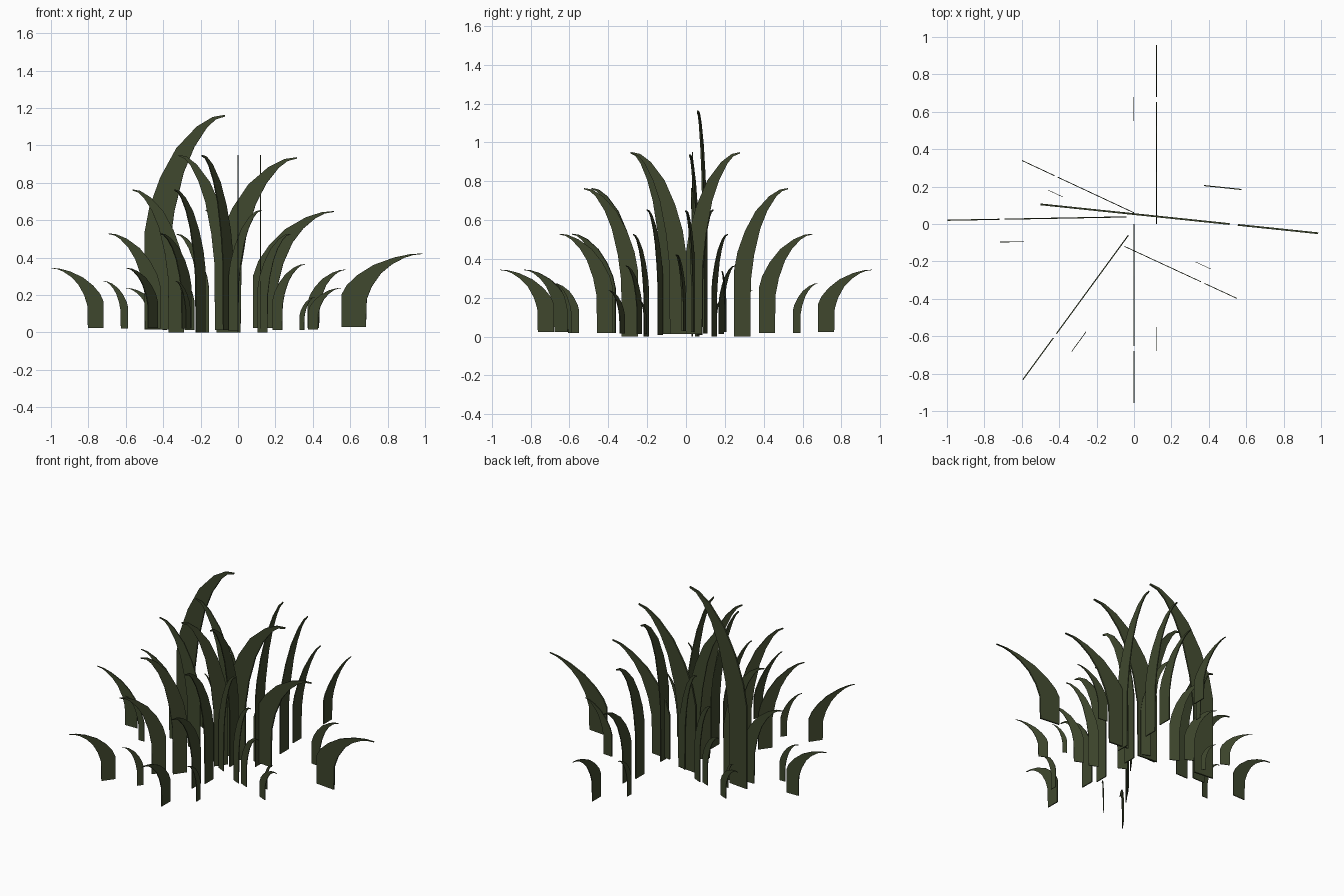
import bpy
import bmesh
from mathutils import Vector

if "Cube" in bpy.data.objects:
    bpy.data.objects.remove(bpy.data.objects["Cube"])

# one flat olive green for everything
green = bpy.data.materials.new("olive_green")
green.diffuse_color = (0.050, 0.064, 0.027, 1)
green.use_nodes = True
green.node_tree.nodes["Principled BSDF"].inputs["Base Color"].default_value = green.diffuse_color

# blade outline as pairs: back edge (x, height), front edge (x, height)
PROFILE = [
    (0.000, 0.00, 0.083, 0.00),
    (0.000, 0.45, 0.086, 0.38),
    (0.017, 0.57, 0.103, 0.55),
    (0.055, 0.71, 0.135, 0.73),
    (0.110, 0.845, 0.172, 0.85),
    (0.180, 0.945, 0.215, 0.94),
    (0.235, 0.99, 0.245, 0.978),
    (0.277, 1.00, 0.277, 0.992),
]

# blades of one row: start along row, sideways offset, length scale, base z, tip z
BLADES = [
    (0.000, 0.000, 1.00, 0.013, 0.950),
    (0.248, 0.000, 1.00, 0.000, 0.765),
    (0.375, 0.000, 1.00, 0.020, 0.530),
    (0.680, 0.000, 1.00, 0.023, 0.345),
    (0.550, 0.122, 0.47, 0.020, 0.275),
]

# rows: origin, direction, horizontal scale, height scale
ROWS = [
    ((0.12, 0.00), (0.0, 1.0), 1.00, 1.00),
    ((0.00, 0.00), (0.0, -1.0), 1.00, 1.00),
    ((0.00, 0.06), (-0.60, 0.28), 0.69, 0.69),
    ((-0.50, 0.105), (1.49, -0.155), 1.56, 1.225),
    ((-0.04, 0.038), (-0.96, -0.018), 1.00, 1.00),
    ((-0.03, -0.06), (-0.57, -0.78), 1.00, 1.00),
    ((-0.05, -0.12), (0.605, -0.28), 0.69, 0.69),
]
THICK = 0.006


def add_blade(bm, origin, along, side, k, kz, blade):
    start, offset, length, z0, z1 = blade

    def point(x, h, t):
        p = origin + along * (k * (start + length * x)) + side * (k * (offset + t))
        return bm.verts.new((p.x, p.y, kz * (z0 + (z1 - z0) * h)))

    # each ring is a thin rectangle across the blade
    half = THICK / 2 * (0.6 if length < 1 else 1.0)
    rings = []
    for xa, ha, xb, hb in PROFILE:
        rings.append([point(xa, ha, -half), point(xb, hb, -half),
                      point(xb, hb, half), point(xa, ha, half)])
    for lo, hi in zip(rings, rings[1:]):
        for i in range(4):
            j = (i + 1) % 4
            bm.faces.new((lo[i], lo[j], hi[j], hi[i]))
    bm.faces.new(rings[0][::-1])
    bm.faces.new(rings[-1])


# grass rows
for n, (o, d, k, kz) in enumerate(ROWS):
    along = Vector(d).normalized()
    side = Vector((-along.y, along.x))
    bm = bmesh.new()
    for blade in BLADES:
        add_blade(bm, Vector(o), along, side, k, kz, blade)
    bmesh.ops.recalc_face_normals(bm, faces=bm.faces)
    mesh = bpy.data.meshes.new("grass_row_%d" % (n + 1))
    bm.to_mesh(mesh)
    bm.free()
    mesh.materials.append(green)
    obj = bpy.data.objects.new("grass_row_%d" % (n + 1), mesh)
    bpy.context.collection.objects.link(obj)
